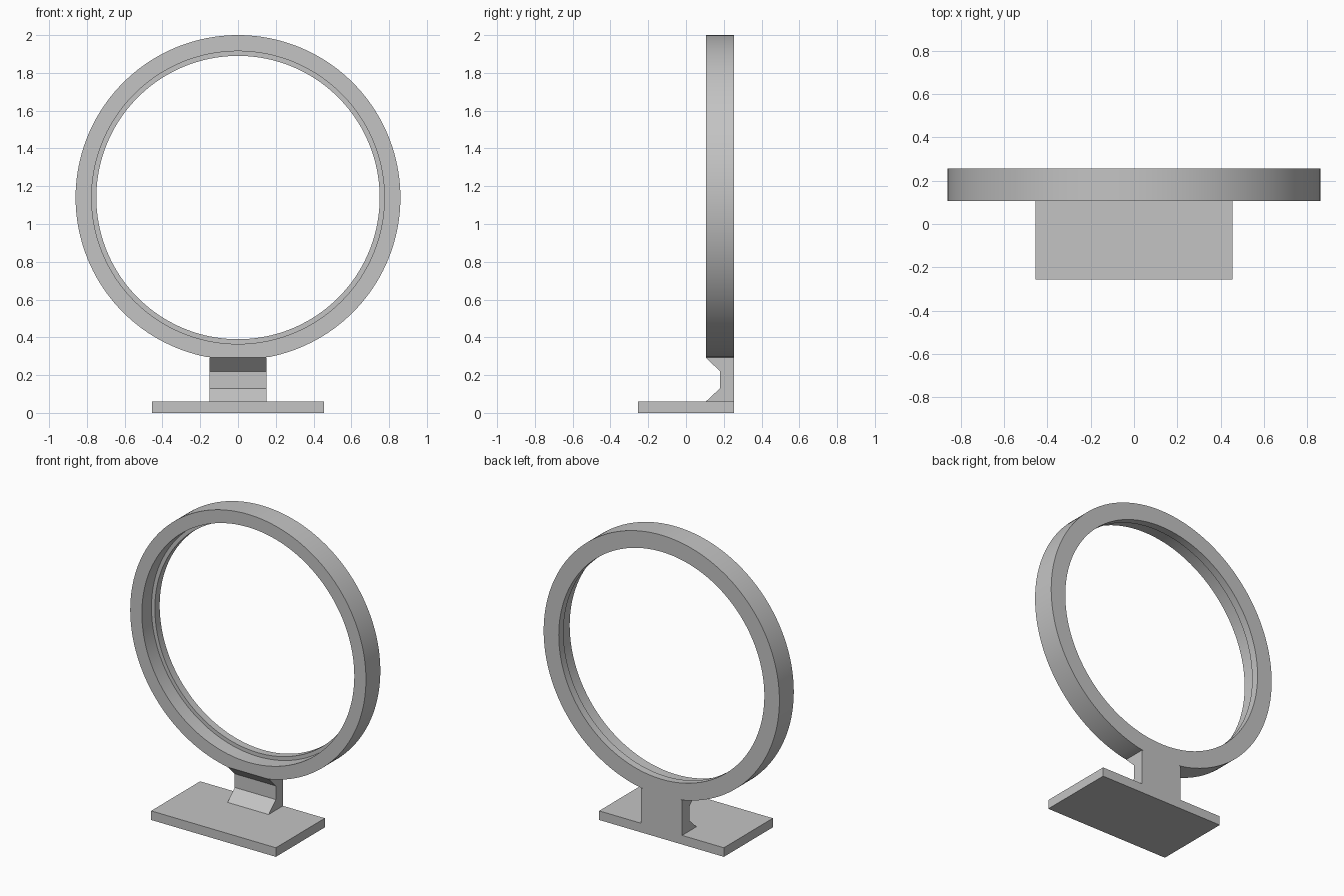
import bpy
import bmesh
from math import cos, sin, tau, radians

RING_Z = 1.14
BACK_Y, RING_FRONT_Y, STEP_Y = 0.255, 0.105, 0.205
BASE_TOP, STEM_TOP = 0.06, 0.293
SEGMENTS = 160

if "Cube" in bpy.data.objects:
    bpy.data.objects.remove(bpy.data.objects["Cube"], do_unlink=True)

grey = bpy.data.materials.new("plain_grey")
grey.use_nodes = True
grey.diffuse_color = (0.55, 0.55, 0.55, 1)
grey.node_tree.nodes["Principled BSDF"].inputs["Base Color"].default_value = grey.diffuse_color


def finish(name, bm):
    bmesh.ops.recalc_face_normals(bm, faces=bm.faces)
    mesh = bpy.data.meshes.new(name)
    bm.to_mesh(mesh)
    bm.free()
    mesh.materials.append(grey)
    obj = bpy.data.objects.new(name, mesh)
    bpy.context.collection.objects.link(obj)
    return obj


def extrude_profile(name, profile, half_width):
    """Extrude a (y, z) outline symmetrically along x."""
    bm = bmesh.new()
    face = bm.faces.new([bm.verts.new((-half_width, y, z)) for y, z in profile])
    new = bmesh.ops.extrude_face_region(bm, geom=[face])["geom"]
    verts = [v for v in new if isinstance(v, bmesh.types.BMVert)]
    bmesh.ops.translate(bm, verts=verts, vec=(2 * half_width, 0, 0))
    return finish(name, bm)


# Flat rectangular foot
extrude_profile("base_plate", [(-BACK_Y, 0), (BACK_Y, 0), (BACK_Y, BASE_TOP), (-BACK_Y, BASE_TOP)], 0.455)

# Short neck with sloped flares at both ends of its front
extrude_profile("stem", [
    (RING_FRONT_Y, BASE_TOP), (0.18, 0.13), (0.18, 0.22),
    (RING_FRONT_Y, STEM_TOP), (BACK_Y, STEM_TOP), (BACK_Y, BASE_TOP)], 0.15)

# Ring with a recessed front seat and a narrower rear lip
section = [(0.86, RING_FRONT_Y), (0.86, BACK_Y), (0.75, BACK_Y),
           (0.75, STEP_Y), (0.775, STEP_Y), (0.775, RING_FRONT_Y)]
bm = bmesh.new()
loops = []
for i in range(SEGMENTS):
    a = tau * i / SEGMENTS
    # The underside is flattened where it meets the stem
    loops.append([bm.verts.new((r * cos(a), y, max(RING_Z + r * sin(a), STEM_TOP)))
                  for r, y in section])
for i, loop in enumerate(loops):
    following = loops[(i + 1) % SEGMENTS]
    for j in range(len(section)):
        k = (j + 1) % len(section)
        bm.faces.new((loop[j], loop[k], following[k], following[j]))
ring = finish("ring_frame", bm)

bpy.ops.object.select_all(action="DESELECT")
ring.select_set(True)
bpy.context.view_layer.objects.active = ring
bpy.ops.object.shade_smooth_by_angle(angle=radians(30))
